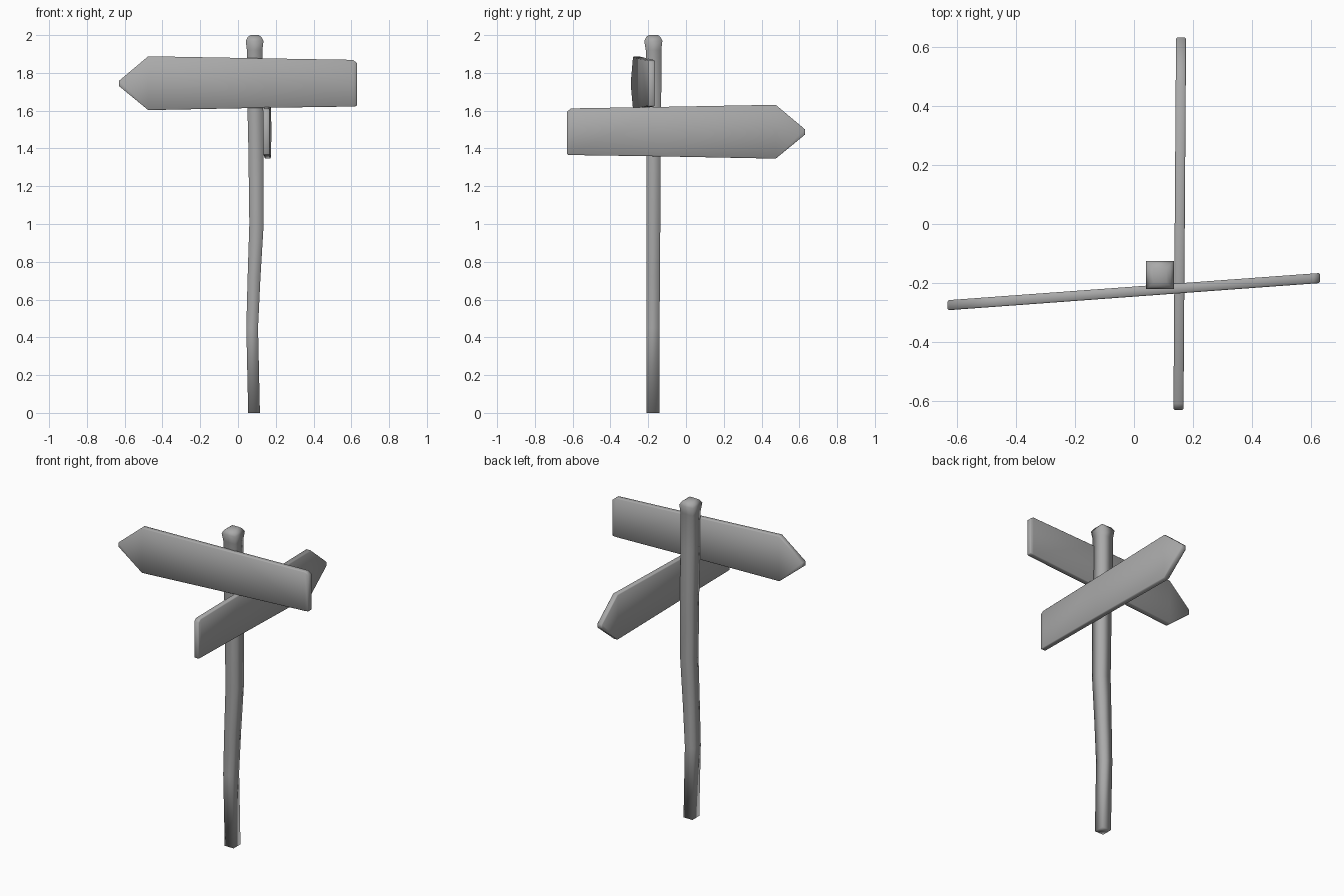
import bpy, bmesh, math

if "Cube" in bpy.data.objects:
    bpy.data.objects.remove(bpy.data.objects["Cube"])

# Dark grey wood
grey = bpy.data.materials.new("dark_grey")
grey.diffuse_color = (0.4, 0.4, 0.4, 1)
grey.use_nodes = True
grey.node_tree.nodes["Principled BSDF"].inputs["Base Color"].default_value = grey.diffuse_color


def finish(name, bm):
    bmesh.ops.recalc_face_normals(bm, faces=bm.faces)
    for f in bm.faces:
        f.smooth = True
    me = bpy.data.meshes.new(name)
    bm.to_mesh(me)
    bm.free()
    me.materials.append(grey)
    ob = bpy.data.objects.new(name, me)
    bpy.context.collection.objects.link(ob)
    return ob


# Crooked four-sided post: (z, centre x, centre y, half width x, half width y)
rings = [
    (0.00, 0.085, -0.175, 0.031, 0.034),
    (0.45, 0.075, -0.175, 0.031, 0.035),
    (0.72, 0.085, -0.174, 0.034, 0.036),
    (1.00, 0.098, -0.173, 0.038, 0.037),
    (1.40, 0.095, -0.172, 0.040, 0.038),
    (1.70, 0.089, -0.171, 0.041, 0.040),
    (1.92, 0.088, -0.172, 0.041, 0.041),
    (1.97, 0.088, -0.173, 0.047, 0.048),
    (1.99, 0.088, -0.173, 0.036, 0.038),
    (2.00, 0.088, -0.173, 0.022, 0.024),
]
corners = [(-1, -1), (1, -1), (1, 1), (-1, 1)]
bm = bmesh.new()
loops = [[bm.verts.new((cx + sx * hx, cy + sy * hy, z)) for sx, sy in corners]
         for z, cx, cy, hx, hy in rings]
for lo, hi in zip(loops, loops[1:]):
    for i in range(4):
        j = (i + 1) % 4
        bm.faces.new((lo[i], lo[j], hi[j], hi[i]))
bm.faces.new(loops[0])
bm.faces.new(loops[-1])
finish("post", bm)

# Arrow board columns: (distance towards the tip, bottom z, top z), z from the board middle
columns = [
    (-0.630, -0.121, 0.107),
    (-0.608, -0.123, 0.124),
    (-0.130, -0.130, 0.132),
    (0.475, -0.142, 0.143),
    (0.631, -0.014, 0.012),
]


def arrow_board(name, place, thickness=0.034):
    """place(u, w, v) maps length, depth and height to world coordinates."""
    bm = bmesh.new()
    sides = []
    for w in (-thickness / 2, thickness / 2):
        sides.append([[bm.verts.new(place(u, w, v)) for v in (lo, hi)]
                      for u, lo, hi in columns])
    a, b = sides
    for s in sides:
        for p, q in zip(s, s[1:]):
            bm.faces.new((p[0], q[0], q[1], p[1]))
    for k in (0, 1):
        for i in range(len(columns) - 1):
            bm.faces.new((a[i][k], a[i + 1][k], b[i + 1][k], b[i][k]))
    for i in (0, -1):
        bm.faces.new((a[i][0], a[i][1], b[i][1], b[i][0]))
    ob = finish(name, bm)
    bev = ob.modifiers.new("worn_edges", 'BEVEL')
    bev.width = 0.004
    bev.segments = 1
    bev.limit_method = 'ANGLE'
    bev.angle_limit = math.radians(60)
    return ob


# Upper board points left, slightly turned; lower board points to the back
arrow_board("upper_sign", lambda u, w, v: (-u, -0.229 - 0.073 * u + w, 1.745 + v))
arrow_board("lower_sign", lambda u, w, v: (0.155 + 0.007 * u + w, u, 1.488 + v))
